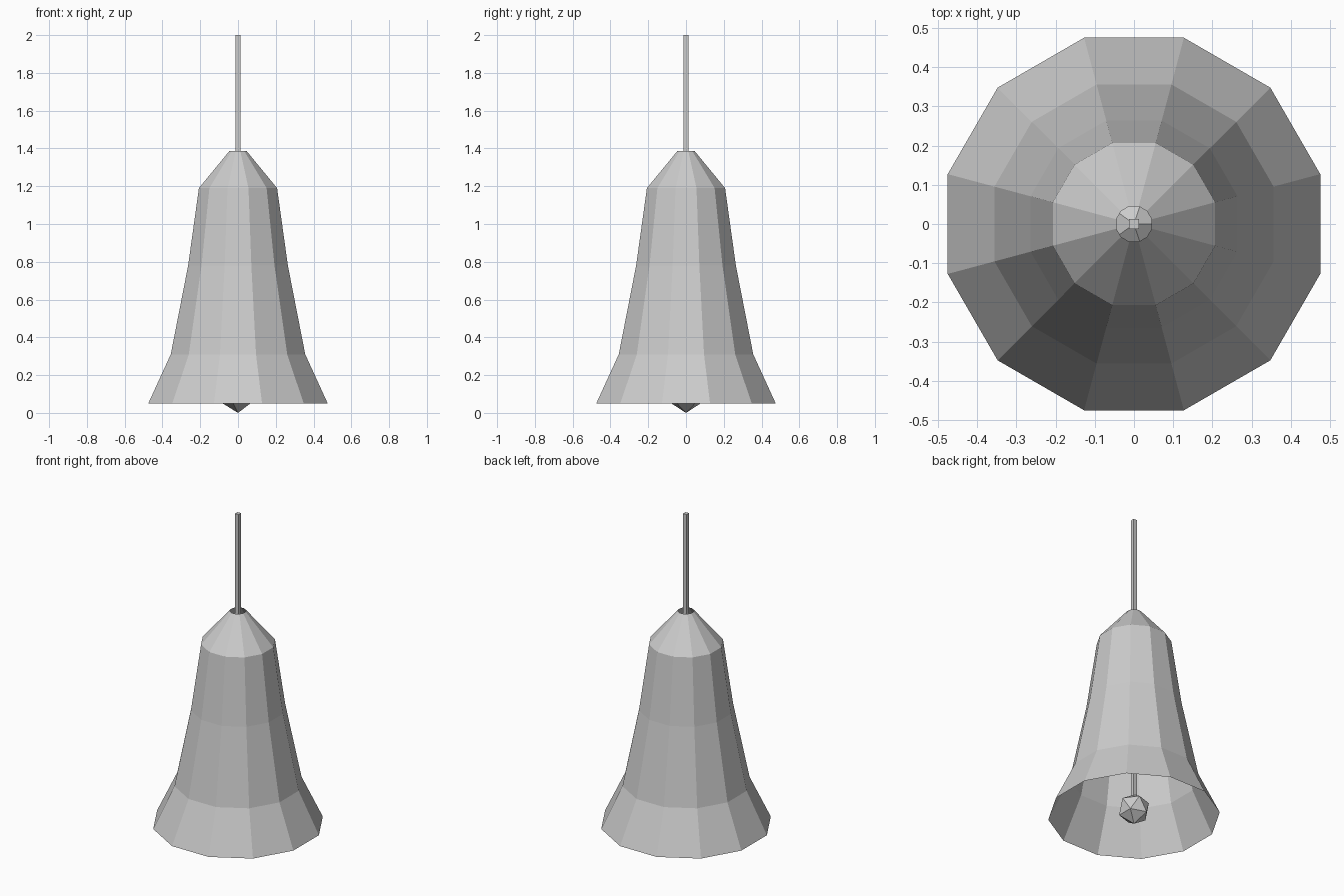
import bpy, bmesh, math

cube = bpy.data.objects.get("Cube")
if cube:
    bpy.data.objects.remove(cube, do_unlink=True)

grey = bpy.data.materials.new("plain grey")
grey.use_nodes = True
GREY = (0.6, 0.6, 0.6, 1)
grey.diffuse_color = GREY
grey.node_tree.nodes["Principled BSDF"].inputs["Base Color"].default_value = GREY


def finish(name, bm):
    mesh = bpy.data.meshes.new(name)
    bm.to_mesh(mesh)
    bm.free()
    mesh.materials.append(grey)
    obj = bpy.data.objects.new(name, mesh)
    bpy.context.collection.objects.link(obj)
    return obj


def loft(name, profile, sides, cap=False):
    """Stack rings of (half width, z); flat sides face the axes."""
    bm = bmesh.new()
    rings = []
    for half_width, z in profile:
        r = half_width / math.cos(math.pi / sides)
        angles = [(i + 0.5) * math.tau / sides for i in range(sides)]
        rings.append([bm.verts.new((r * math.cos(a), r * math.sin(a), z)) for a in angles])
    for low, high in zip(rings, rings[1:]):
        for i in range(sides):
            j = (i + 1) % sides
            bm.faces.new((low[i], low[j], high[j], high[i]))
    if cap:
        bm.faces.new(rings[0][::-1])
        bm.faces.new(rings[-1])
    return finish(name, bm)


# Flared bell shell, open at the bottom and around the rod
loft("bell_shell", [(0.475, 0.05), (0.356, 0.31), (0.264, 0.78),
                    (0.207, 1.19), (0.045, 1.387)], 12)

# Square rod running down to the clapper
loft("hanging_rod", [(0.0125, 0.1), (0.0125, 2.0)], 4, cap=True)

# Faceted clapper
bm = bmesh.new()
bmesh.ops.create_icosphere(bm, subdivisions=1, radius=0.095)
bmesh.ops.translate(bm, verts=bm.verts, vec=(0, 0, 0.095 + 0.005 - 0.005))
finish("clapper", bm)
